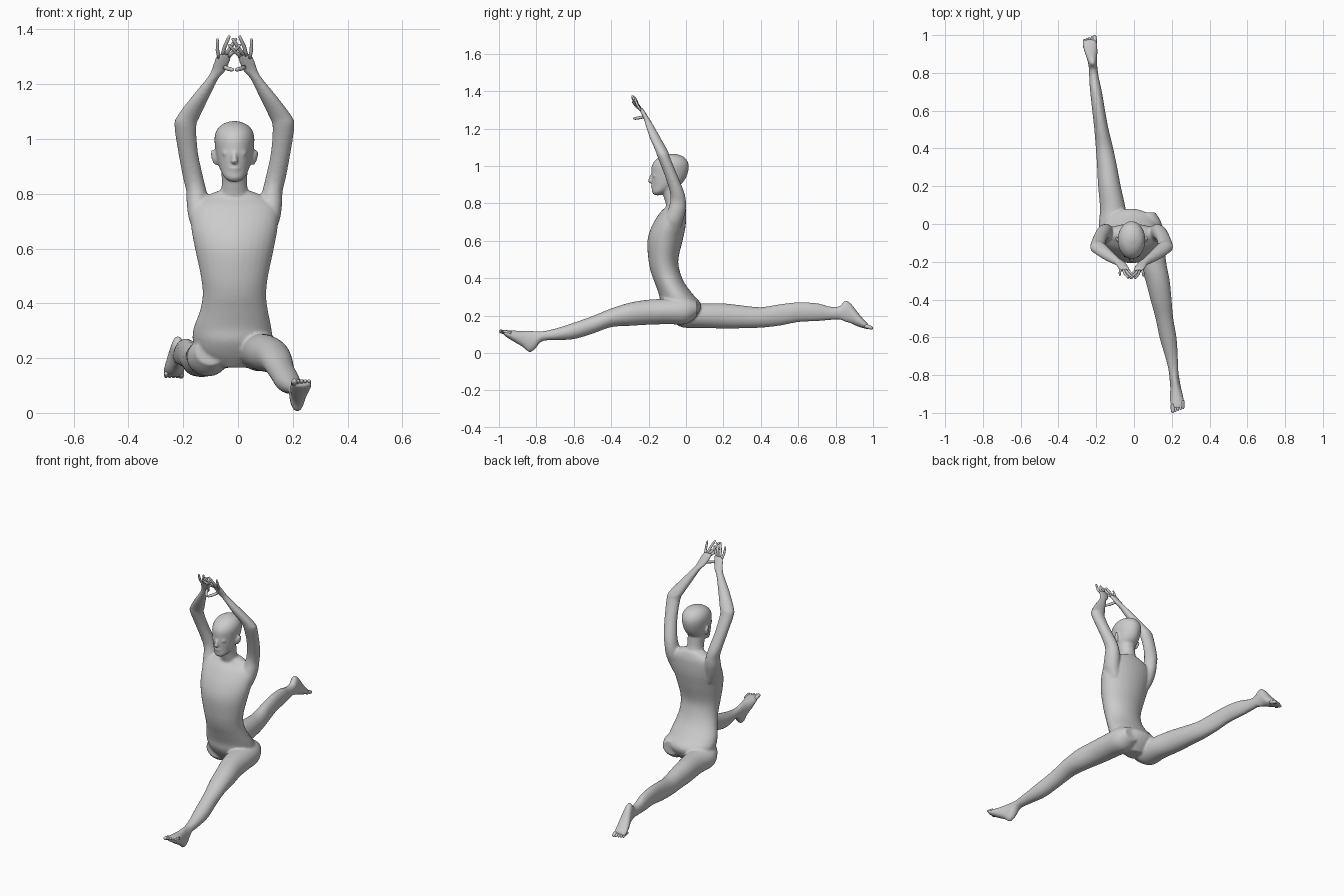
import bpy, bmesh, math
from mathutils import Vector, Matrix

CX = -0.013  # centre line of the upper body


def skin(bm, rings):
    """Join equal-sized rings of points into a closed tube."""
    loops = [[bm.verts.new(p) for p in r] for r in rings]
    n = len(loops[0])
    for a, b in zip(loops, loops[1:]):
        for i in range(n):
            bm.faces.new((a[i], a[(i + 1) % n], b[(i + 1) % n], b[i]))
    bm.faces.new(loops[0])
    bm.faces.new(loops[-1])


def smooth_path(secs, steps=5):
    """Catmull-Rom interpolation of section values."""
    s = [secs[0]] + secs + [secs[-1]]
    out = []
    for k in range(1, len(s) - 2):
        for j in range(steps):
            t = j / steps
            out.append([0.5 * (2 * b + (c - a) * t + (2 * a - 5 * b + 4 * c - d) * t * t
                               + (3 * b - a - 3 * c + d) * t ** 3)
                        for a, b, c, d in zip(*s[k - 1:k + 3])])
    return out + [list(secs[-1])]


def loft(bm, secs, axis, n=32):
    """Elliptical sections (x, y, z, r1, r2) across the y or z axis."""
    u = Vector((1, 0, 0))
    v = Vector((0, 1, 0)) if axis == 'z' else Vector((0, 0, 1))
    rings = []
    for x, y, z, a, b in smooth_path(secs):
        rings.append([Vector((x, y, z)) + u * a * math.cos(w) + v * b * math.sin(w)
                      for w in (2 * math.pi * i / n for i in range(n))])
    skin(bm, rings)


def digit(bm, p0, p1, p2, r):
    """Finger or toe: tapered bent tube with a rounded tip."""
    a, b, c = Vector(p0), Vector(p1), Vector(p2)
    d = (c - b).normalized()
    pts = [(a, r), (a.lerp(b, .5), r), (b, r), (b.lerp(c, .6), r * .9),
           (c - d * r * .4, r * .7), (c, r * .2)]
    axis = (c - a).normalized()
    u = axis.orthogonal().normalized()
    v = axis.cross(u)
    skin(bm, [[p + (u * math.cos(w) + v * math.sin(w)) * q
               for w in (2 * math.pi * i / 10 for i in range(10))] for p, q in pts])


def ball(bm, pos, size, rot=(0, 0, 0)):
    m = Matrix.Translation(pos)
    for ang, ax in zip(rot, 'XYZ'):
        m = m @ Matrix.Rotation(ang, 4, ax)
    m = m @ Matrix.Diagonal((*size, 1))
    bmesh.ops.create_uvsphere(bm, u_segments=20, v_segments=12, radius=1, matrix=m)


def finish(bm, name):
    bmesh.ops.recalc_face_normals(bm, faces=bm.faces)
    for f in bm.faces:
        f.smooth = True
    me = bpy.data.meshes.new(name)
    bm.to_mesh(me)
    bm.free()
    ob = bpy.data.objects.new(name, me)
    bpy.context.collection.objects.link(ob)
    return ob


body = bmesh.new()

# torso
loft(body, [(-.02, -.02, .165, .05, .045), (-.02, -.02, .21, .125, .085),
            (-.02, -.027, .26, .145, .108), (-.02, -.052, .31, .142, .092),
            (-.015, -.085, .37, .125, .08), (CX, -.109, .43, .116, .078),
            (CX, -.121, .50, .123, .08), (CX, -.112, .60, .144, .094),
            (CX, -.092, .68, .158, .09), (CX, -.069, .75, .155, .07),
            (CX, -.055, .785, .12, .05), (CX, -.055, .81, .06, .04)], 'z')
# neck
loft(body, [(CX, -.055, .74, .06, .04), (CX, -.064, .80, .052, .045),
            (CX, -.075, .84, .046, .046), (CX, -.085, .90, .05, .05)], 'z')
# head
loft(body, [(CX, -.152, .843, .015, .015), (CX, -.145, .858, .036, .036),
            (CX, -.113, .89, .053, .068), (CX, -.097, .92, .062, .087),
            (CX, -.088, .96, .069, .097), (CX, -.084, 1.0, .073, .099),
            (CX, -.08, 1.03, .066, .085), (CX, -.076, 1.052, .047, .058),
            (CX, -.074, 1.065, .014, .018)], 'z')
# nose, lips
ball(body, (CX, -.186, .932), (.010, .014, .026), (-.35, 0, 0))
ball(body, (CX, -.192, .918), (.013, .013, .009))
ball(body, (CX, -.178, .893), (.021, .010, .006))
ball(body, (CX, -.175, .882), (.017, .010, .006))
ball(body, (CX, -.165, .860), (.018, .014, .012))

for s in (-1, 1):
    # eyelids and ears
    ball(body, (CX + s * .030, -.167, .947), (.015, .012, .009))
    ball(body, (CX + s * .075, -.082, .932), (.008, .017, .030), (-.2, s * .25, s * -.3))
    # arms raised overhead, down to the palms
    arm = [(.105, -.075, .64, .03, .04), (.122, -.068, .70, .042, .05),
           (.132, -.05, .76, .042, .048), (.139, -.042, .81, .037, .042),
           (.151, -.048, .86, .037, .038), (.169, -.08, .95, .036, .034),
           (.179, -.118, 1.045, .040, .033), (.169, -.13, 1.08, .042, .033),
           (.126, -.165, 1.15, .033, .029), (.080, -.196, 1.22, .022, .021),
           (.058, -.210, 1.25, .027, .016), (.043, -.232, 1.29, .030, .013),
           (.034, -.244, 1.312, .026, .011)]
    loft(body, [(CX + s * a[0],) + a[1:] for a in arm], 'z')

# front leg and foot
loft(body, [(.065, .06, .235, .05, .04), (.075, 0, .225, .072, .07),
            (.085, -.1, .222, .075, .068), (.10, -.2, .218, .07, .067),
            (.125, -.3, .207, .064, .062), (.143, -.4, .188, .056, .05),
            (.161, -.5, .150, .047, .047), (.18, -.6, .118, .045, .044),
            (.198, -.7, .099, .034, .031), (.208, -.77, .089, .026, .027),
            (.213, -.81, .067, .026, .050), (.217, -.84, .062, .027, .057),
            (.221, -.87, .074, .029, .044), (.226, -.92, .090, .036, .030),
            (.231, -.955, .102, .038, .020), (.231, -.976, .109, .034, .012)], 'y')
# back leg and foot
loft(body, [(-.10, -.08, .225, .055, .05), (-.11, -.02, .205, .076, .068),
            (-.112, .08, .2, .068, .066), (-.13, .2, .198, .06, .067),
            (-.142, .3, .193, .053, .061), (-.156, .4, .19, .046, .055),
            (-.172, .5, .203, .038, .057), (-.187, .6, .218, .034, .053),
            (-.201, .7, .218, .031, .048), (-.211, .77, .212, .026, .036),
            (-.216, .82, .214, .023, .036), (-.219, .85, .224, .024, .057),
            (-.223, .88, .212, .028, .054), (-.229, .92, .178, .036, .037),
            (-.234, .955, .153, .038, .022), (-.235, .976, .142, .034, .013)], 'y')

# blend everything into one continuous skin
ob = finish(body, "body")
rm = ob.modifiers.new("blend", 'REMESH')
rm.mode = 'VOXEL'
rm.voxel_size = 0.006
rm.use_smooth_shade = True
sm = ob.modifiers.new("soften", 'SMOOTH')
sm.factor = 0.5
sm.iterations = 7

# fingers: base, knuckle and tip as (offset from centre, y, z)
hand = [((.056, -.238, 1.295), (.062, -.256, 1.325), (.062, -.272, 1.367), .0065),
        ((.044, -.242, 1.305), (.036, -.262, 1.335), (.018, -.285, 1.377), .007),
        ((.032, -.244, 1.308), (.016, -.264, 1.330), (-.008, -.285, 1.368), .007),
        ((.020, -.242, 1.302), (.003, -.262, 1.318), (-.022, -.283, 1.345), .0065),
        ((.036, -.225, 1.262), (.022, -.255, 1.256), (.004, -.278, 1.252), .008)]
for s, name in ((-1, "right_fingers"), (1, "left_fingers")):
    bm = bmesh.new()
    for a, b, c, r in hand:
        digit(bm, *[(CX + s * p[0], p[1] - .004 * (s > 0), p[2]) for p in (a, b, c)], r)
    finish(bm, name)

# toes: (x of big toe, outward step, y direction, base z, tip z)
for name, x0, dx, d, z0, z1 in (("front_toes", .205, .0135, -1, .107, .118),
                                ("back_toes", -.208, -.0135, 1, .145, .131)):
    bm = bmesh.new()
    for i in range(5):
        x, back, r = x0 + dx * i, .005 * i, (.011 if i == 0 else .0075)
        digit(bm, (x, d * (.955 - back), z0), (x, d * (.98 - back), (z0 + z1) / 2),
              (x + dx * .1, d * (1.0 - back), z1), r)
    finish(bm, name)
